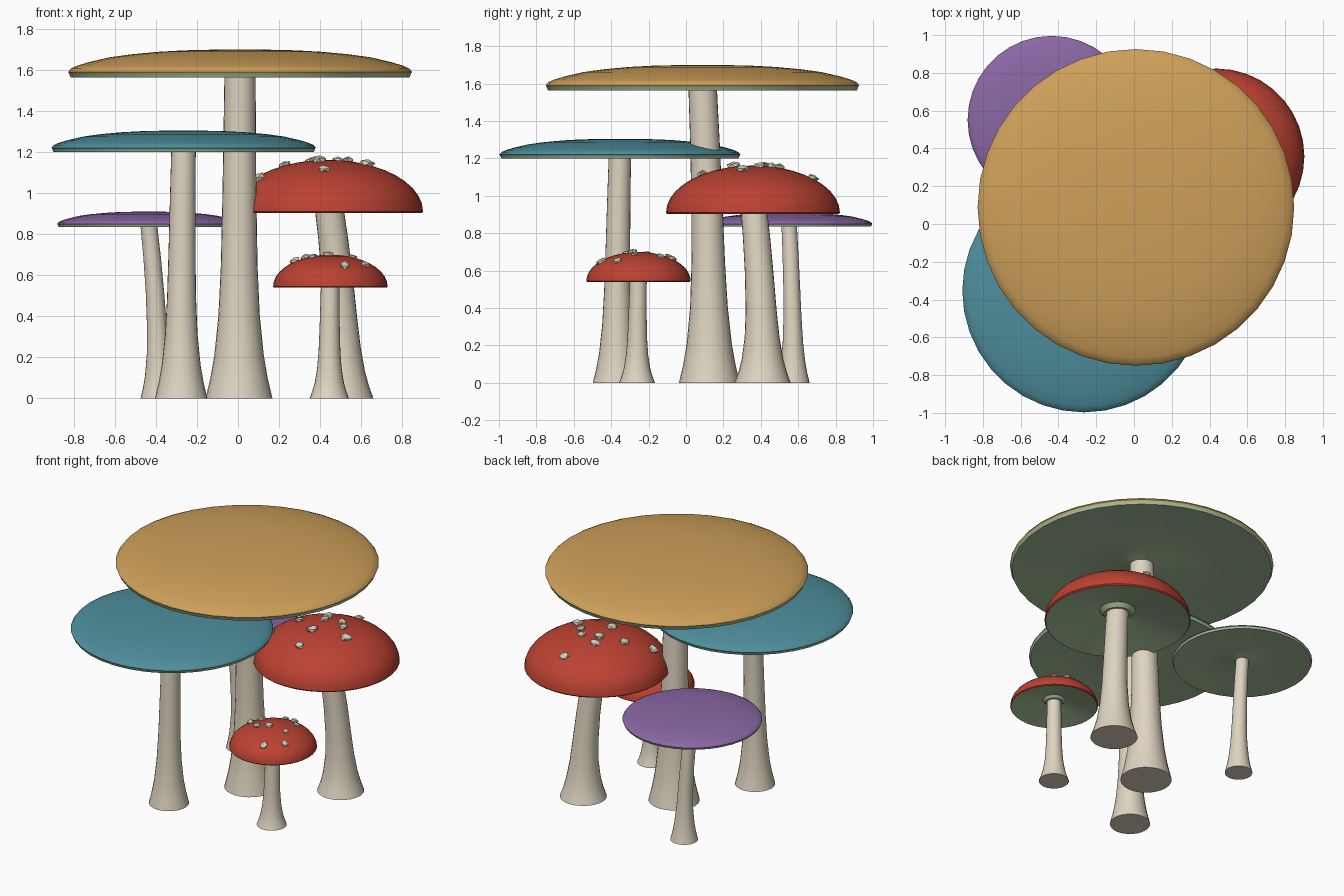
import bpy, bmesh, math, random
from mathutils import Vector

if "Cube" in bpy.data.objects:
    bpy.data.objects.remove(bpy.data.objects["Cube"])

random.seed(4)


def material(name, rgb):
    m = bpy.data.materials.new(name)
    lin = [((c / 255 + 0.055) / 1.055) ** 2.4 for c in rgb]
    m.diffuse_color = (*lin, 1)
    m.use_nodes = True
    m.node_tree.nodes["Principled BSDF"].inputs["Base Color"].default_value = m.diffuse_color
    return m


TAN = material("tan", (206, 160, 90))
TEAL = material("teal", (78, 143, 157))
PURPLE = material("purple", (138, 103, 165))
RED = material("red", (188, 66, 50))
STEM = material("cream_stem", (222, 212, 192))
GILL = material("pale_green_gill", (168, 194, 156))
SPOT = material("pale_spot", (208, 208, 188))


def revolve(name, rings, mats, sides, rule=None, angle=40):
    """Loft circles (x, y, z, r); r = 0 closes to a point. rule(i) gives material index of band i."""
    bm = bmesh.new()
    loops = []
    for x, y, z, r in rings:
        n = sides if r > 0 else 1
        loops.append([bm.verts.new((x + r * math.cos(2 * math.pi * k / sides),
                                    y + r * math.sin(2 * math.pi * k / sides), z))
                      for k in range(n)])
    for i, (a, b) in enumerate(zip(loops, loops[1:])):
        for k in range(sides):
            j = (k + 1) % sides
            if len(a) == 1:
                f = bm.faces.new((a[0], b[j], b[k]))
            elif len(b) == 1:
                f = bm.faces.new((a[k], a[j], b[0]))
            else:
                f = bm.faces.new((a[k], a[j], b[j], b[k]))
            f.material_index = rule(i) if rule else 0
    bmesh.ops.recalc_face_normals(bm, faces=bm.faces)
    return finish(name, bm, mats, angle)


def finish(name, bm, mats, angle=None):
    me = bpy.data.meshes.new(name)
    bm.to_mesh(me)
    bm.free()
    for m in mats:
        me.materials.append(m)
    ob = bpy.data.objects.new(name, me)
    bpy.context.collection.objects.link(ob)
    if angle:
        bpy.ops.object.select_all(action='DESELECT')
        ob.select_set(True)
        bpy.context.view_layer.objects.active = ob
        bpy.ops.object.shade_smooth_by_angle(angle=math.radians(angle))
    return ob


# stem outline: (height fraction, radius as a fraction of base radius)
STEM_PROFILE = [(0, 1), (.06, .86), (.13, .74), (.25, .62), (.4, .55), (.6, .51), (.8, .485), (1, .465)]
# cap outlines: (radius fraction, height fraction)
FLAT = [(.985, 0), (.995, .15), (1, .2), (.985, .32), (.95, .42), (.88, .55), (.76, .72), (.63, .83),
        (.47, .92), (.32, .97), (.15, .995), (0, 1)]
DOME = [(.985, 0), (1, .03)] + [(math.cos(t * math.pi / 20), .03 + .97 * math.sin(t * math.pi / 20))
                                for t in range(1, 10)] + [(0, 1)]


def mushroom(name, base, base_r, centre, cap_r, z0, h, outline, mat):
    (bx, by), (cx, cy) = base, centre
    top = z0 + .3 * h
    # stem bends gently from base to cap
    revolve(name + "_stem", [(bx, by, 0, 0)] +
            [(bx + (cx - bx) * t * t, by + (cy - by) * t * t, t * top, base_r * r)
             for t, r in STEM_PROFILE], [STEM], 24)
    # cap: hollowed gill underside with a small collar, then the coloured top
    sr = base_r * .47
    under = [(0, .2), (sr * 1.25, .2), (sr * 1.6, .3), (cap_r * .6, .17)]
    rings = [(cx, cy, z0 + f * h, r) for r, f in under]
    rings += [(cx, cy, z0 + f * h, cap_r * r) for r, f in outline]
    green = len(under) + (1 if outline is FLAT else 0)
    revolve(name + "_cap", rings, [mat, GILL], 36, lambda i: 1 if i < green else 0)


def spots(name, centre, cap_r, z0, h, size, places):
    """Flattened chunky warts lying on the dome."""
    bm = bmesh.new()
    for dx, dy in places:
        s = math.sqrt(max(0, 1 - (dx * dx + dy * dy) / cap_r ** 2))
        p = Vector((centre[0] + dx, centre[1] + dy, z0 + h * (.03 + .97 * s)))
        n = Vector((dx / cap_r ** 2, dy / cap_r ** 2, s / h)).normalized()
        q = n.to_track_quat('Z', 'Y')
        k = size * random.uniform(.8, 1.15)
        new = bmesh.ops.create_icosphere(bm, subdivisions=1, radius=1)["verts"]
        for v in new:
            j = random.uniform(.8, 1.15)
            v.co = p + q @ Vector((v.co.x * k * j, v.co.y * k * j, v.co.z * k * .55 * j + k * .15))
    finish(name, bm, [SPOT])


# the five mushrooms
mushroom("tan_mushroom", (.005, .125), .163, (.01, .088), .838, 1.563, .137, FLAT, TAN)
mushroom("teal_mushroom", (-.277, -.37), .128, (-.265, -.353), .644, 1.2, .105, FLAT, TEAL)
mushroom("purple_mushroom", (-.387, .573), .088, (-.436, .551), .445, .835, .075, FLAT, PURPLE)
mushroom("large_red_mushroom", (.51, .41), .15, (.437, .358), .465, .902, .26, DOME, RED)
mushroom("small_red_mushroom", (.445, -.262), .096, (.45, -.254), .279, .54, .16, DOME, RED)

# warts on the two red caps
spots("large_red_spots", (.437, .358), .465, .902, .26, .038,
      [(.03, .32), (-.21, 0), (-.34, -.13), (-.04, -.1), (-.08, .14), (.05, .1),
       (.19, -.05), (-.02, -.27), (.1, .04), (-.06, .06)])
spots("small_red_spots", (.45, -.254), .279, .54, .16, .026,
      [(-.015, .16), (.04, .18), (-.17, 0), (-.085, -.06), (-.01, -.03),
       (.11, -.02), (.1, .12), (.07, -.2), (.17, -.11), (-.12, .05)])
